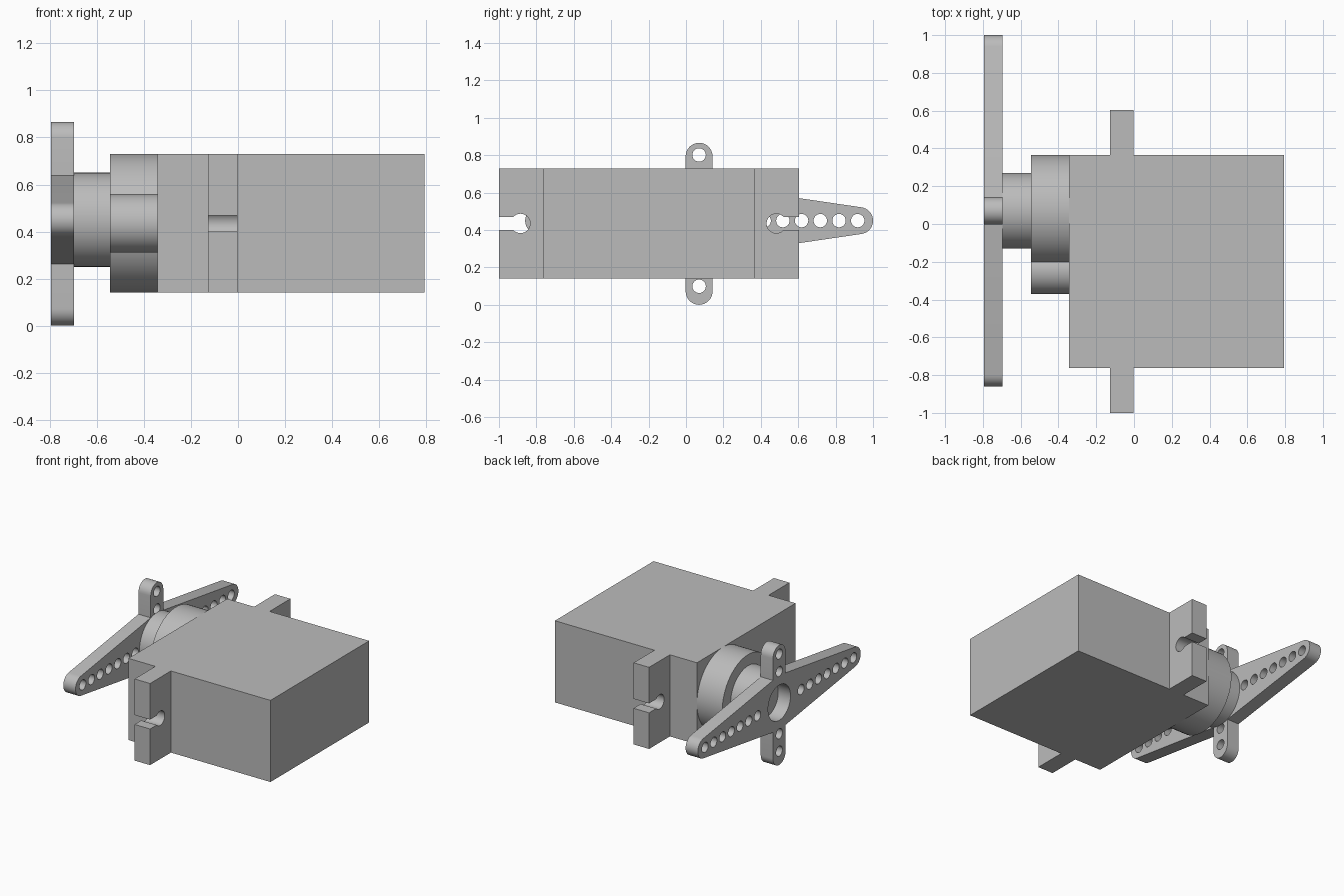
import bpy, bmesh, math
from mathutils import Vector

if "Cube" in bpy.data.objects:
    bpy.data.objects.remove(bpy.data.objects["Cube"])

grey = bpy.data.materials.new("plain grey")
grey.use_nodes = True
grey.diffuse_color = (0.5, 0.5, 0.5, 1)
grey.node_tree.nodes["Principled BSDF"].inputs["Base Color"].default_value = (0.5, 0.5, 0.5, 1)


def add_prism(bm, points, direction):
    """Extrude a flat outline along a direction."""
    face = bm.faces.new([bm.verts.new(p) for p in points])
    moved = bmesh.ops.extrude_face_region(bm, geom=[face], use_keep_orig=True)["geom"]
    verts = [g for g in moved if isinstance(g, bmesh.types.BMVert)]
    bmesh.ops.translate(bm, verts=verts, vec=direction)


def arc(y, z, r, start, end, steps):
    angles = [math.radians(start + (end - start) * i / steps) for i in range(steps + 1)]
    return [(y + r * math.cos(a), z + r * math.sin(a)) for a in angles]


def circle(y, z, r, steps=32):
    return arc(y, z, r, 0, 360, steps)[:-1]


def along_x(bm, outline, x0, x1):
    add_prism(bm, [(x0, y, z) for y, z in outline], Vector((x1 - x0, 0, 0)))


def finish(name, bm):
    bmesh.ops.recalc_face_normals(bm, faces=bm.faces)
    mesh = bpy.data.meshes.new(name)
    bm.to_mesh(mesh)
    bm.free()
    mesh.materials.append(grey)
    obj = bpy.data.objects.new(name, mesh)
    bpy.context.collection.objects.link(obj)
    return obj


def activate(obj):
    bpy.ops.object.select_all(action="DESELECT")
    obj.select_set(True)
    bpy.context.view_layer.objects.active = obj


def cut(obj, outlines, x0, x1):
    """Remove outlines, each extruded along x, from an object."""
    for outline in outlines:
        bm = bmesh.new()
        along_x(bm, outline, x0, x1)
        cutter = finish("cutter", bm)
        cutter.hide_render = True
        activate(obj)
        mod = obj.modifiers.new("cut", "BOOLEAN")
        mod.operation = "DIFFERENCE"
        mod.solver = "EXACT"
        mod.object = cutter
        bpy.ops.object.modifier_apply(modifier=mod.name)
        bpy.data.objects.remove(cutter)


def smooth(obj):
    activate(obj)
    bpy.ops.object.shade_smooth_by_angle(angle=math.radians(30))


# Motor case with mounting tabs at both ends
MID = 0.435
BACK, FRONT = 0.365, -0.762
plan = [(-0.343, FRONT), (-0.127, FRONT), (-0.127, -1), (-0.003, -1), (-0.003, FRONT), (0.793, FRONT),
        (0.793, BACK), (-0.003, BACK), (-0.003, 0.603), (-0.127, 0.603), (-0.127, BACK), (-0.343, BACK)]
bm = bmesh.new()
add_prism(bm, [(x, y, 0.14) for x, y in plan], Vector((0, 0, 0.59)))
case = finish("motor_case", bm)

# Keyhole slots in the tabs
for hole_y, edge_y in ((-0.885, -1.1), (0.483, 0.7)):
    slot = [(hole_y, MID - 0.034), (edge_y, MID - 0.034), (edge_y, MID + 0.034), (hole_y, MID + 0.034)]
    cut(case, [circle(hole_y, MID, 0.052), slot], -0.2, 0.1)
smooth(case)

# Gear housing and output shaft
AXIS_Y, AXIS_Z = 0.07, 0.45
for name, y, z, r, x0, x1 in (("gear_housing", AXIS_Y, MID, 0.295, -0.545, -0.343),
                              ("small_gear_housing", -0.245, MID, 0.125, -0.545, -0.343),
                              ("output_hub", AXIS_Y, AXIS_Z, 0.2, -0.697, -0.545)):
    bm = bmesh.new()
    along_x(bm, circle(y, z, r, 64), x0, x1)
    smooth(finish(name, bm))

# Four-armed horn: two long tapered arms, two short straight arms
R = 0.072
TIP = 0.858
ROOT = 0.188
TOP, BOTTOM = 0.866 - R, R
outline = arc(AXIS_Y + TIP, AXIS_Z, R, -82, 82, 16)
outline += [(AXIS_Y + R, AXIS_Z + ROOT)] + arc(AXIS_Y, TOP, R, 0, 180, 16) + [(AXIS_Y - R, AXIS_Z + ROOT)]
outline += arc(AXIS_Y - TIP, AXIS_Z, R, 98, 262, 16)
outline += [(AXIS_Y - R, AXIS_Z - ROOT)] + arc(AXIS_Y, BOTTOM, R, 180, 360, 16) + [(AXIS_Y + R, AXIS_Z - ROOT)]
bm = bmesh.new()
along_x(bm, outline, -0.795, -0.697)
horn = finish("servo_horn", bm)

# Horn holes: centre bore, seven per long arm, two per short arm
holes = [circle(AXIS_Y, AXIS_Z, 0.128)]
for side in (-1, 1):
    holes += [circle(AXIS_Y + side * (0.248 + 0.1 * i), AXIS_Z, 0.036, 24) for i in range(7)]
    holes += [circle(AXIS_Y, AXIS_Z + side * d, 0.036, 24) for d in (0.225, 0.351)]
cut(horn, holes, -0.9, -0.6)
smooth(horn)
